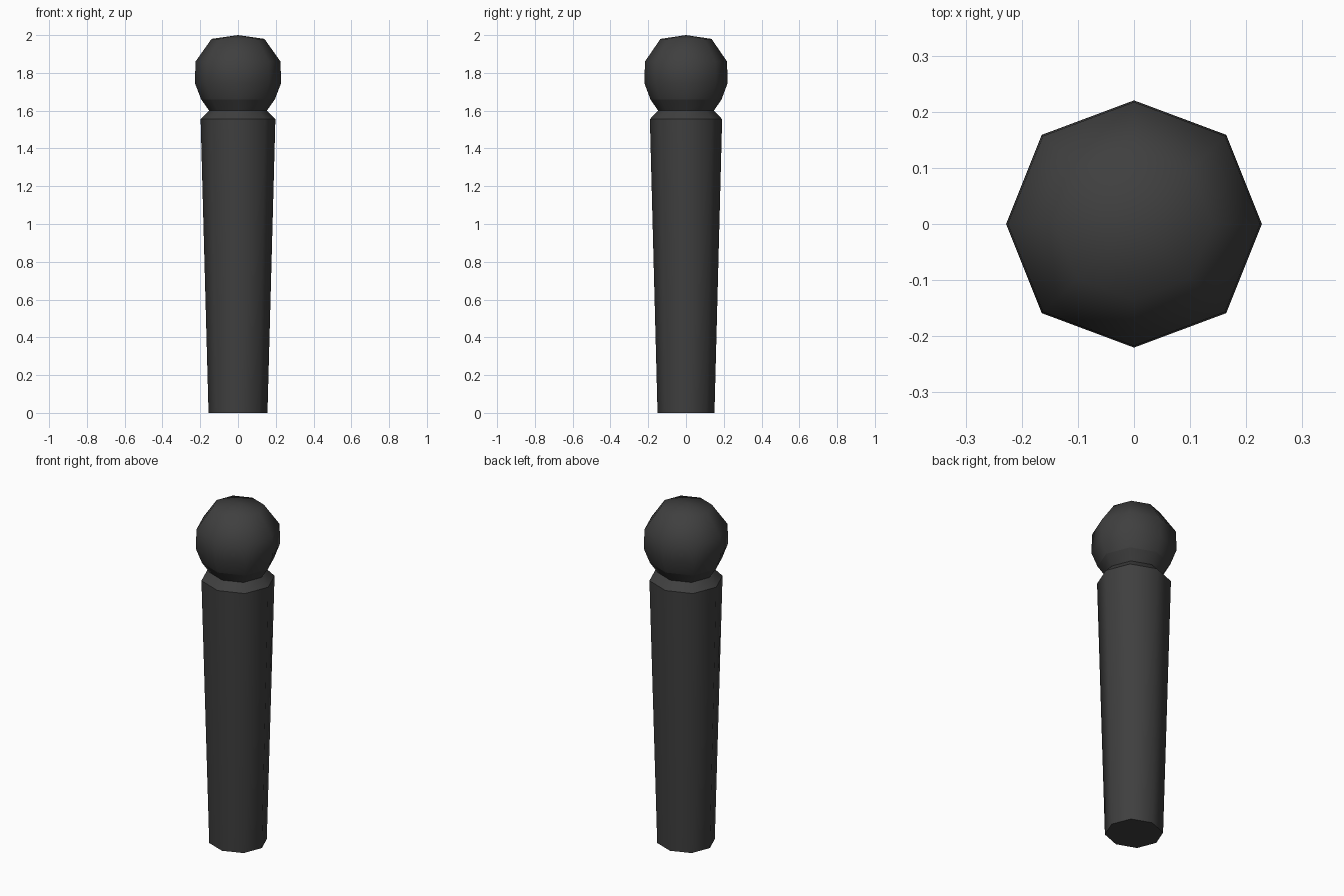
import bpy, bmesh
from math import sin, cos, pi

cube = bpy.data.objects.get("Cube")
if cube:
    bpy.data.objects.remove(cube, do_unlink=True)

# Single dark colour
grey = bpy.data.materials.new("dark_grey")
grey.use_nodes = True
colour = (0.05, 0.05, 0.05, 1)
grey.diffuse_color = colour
grey.node_tree.nodes["Principled BSDF"].inputs["Base Color"].default_value = colour

SIDES = 8
DEPTH = 0.966  # slightly narrower front to back


def lathe(name, profile, sharp, tip=None, base=False):
    """Spin (radius, height) points into an eight-sided smooth body."""
    bm = bmesh.new()
    rings = []
    for r, z in profile:
        ring = []
        for i in range(SIDES):
            a = 2 * pi * i / SIDES
            k = r * (1.02 if i % 2 else 1)
            ring.append(bm.verts.new((k * cos(a), k * DEPTH * sin(a), z)))
        rings.append(ring)
    for low, high in zip(rings, rings[1:]):
        for i in range(SIDES):
            j = (i + 1) % SIDES
            bm.faces.new((low[i], low[j], high[j], high[i]))
    if tip:
        top = bm.verts.new((0, 0, tip))
        for i in range(SIDES):
            bm.faces.new((rings[-1][i], rings[-1][(i + 1) % SIDES], top))
    if base:
        bm.faces.new(rings[0][::-1])
    for face in bm.faces:
        face.smooth = True
    # Keep chosen rings crisp
    for level in sharp:
        for i in range(SIDES):
            edge = bm.edges.get((rings[level][i], rings[level][(i + 1) % SIDES]))
            edge.smooth = False
    mesh = bpy.data.meshes.new(name)
    bm.to_mesh(mesh)
    bm.free()
    mesh.materials.append(grey)
    obj = bpy.data.objects.new(name, mesh)
    bpy.context.collection.objects.link(obj)
    return obj


# Tapered shaft with chamfered shoulder
lathe("shaft", [(0.156, 0), (0.198, 1.555), (0.153, 1.6)], sharp=[0, 1], base=True)

# Rounded knob rising from the neck
lathe("knob", [(0.153, 1.6), (0.195, 1.66), (0.228, 1.745), (0.225, 1.86), (0.14, 1.98)],
      sharp=[1], tip=2.0)
